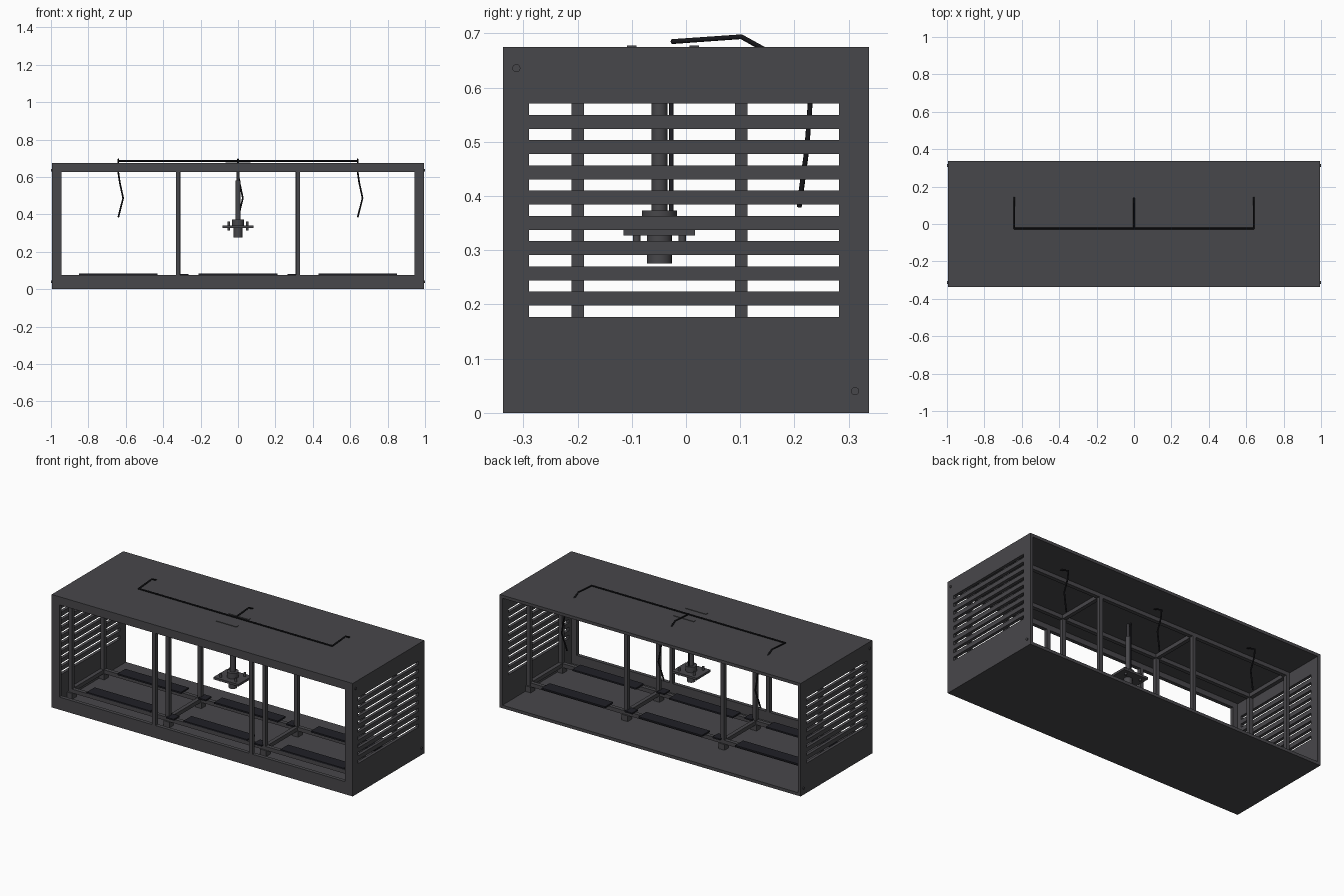
import bpy, bmesh, math
from mathutils import Vector, Matrix

if "Cube" in bpy.data.objects:
    bpy.data.objects.remove(bpy.data.objects["Cube"])


def material(name, color):
    m = bpy.data.materials.new(name)
    m.diffuse_color = (*color, 1)
    m.use_nodes = True
    m.node_tree.nodes["Principled BSDF"].inputs["Base Color"].default_value = m.diffuse_color
    return m


GREY = material("charcoal_metal", (0.064, 0.063, 0.069))
DARK = material("dark_pad", (0.014, 0.014, 0.019))
BLACK = material("black_hose", (0.008, 0.008, 0.010))


def finish(name, bm, mat):
    bmesh.ops.recalc_face_normals(bm, faces=bm.faces)
    me = bpy.data.meshes.new(name)
    bm.to_mesh(me)
    bm.free()
    me.materials.append(mat)
    ob = bpy.data.objects.new(name, me)
    bpy.context.collection.objects.link(ob)
    return ob


def boxes(name, mat, spans):
    """One object from boxes given as (x0, x1, y0, y1, z0, z1)."""
    bm = bmesh.new()
    for x0, x1, y0, y1, z0, z1 in spans:
        m = (Matrix.Translation(((x0 + x1) / 2, (y0 + y1) / 2, (z0 + z1) / 2))
             @ Matrix.Diagonal((x1 - x0, y1 - y0, z1 - z0, 1)))
        bmesh.ops.create_cube(bm, size=1, matrix=m)
    return finish(name, bm, mat)


def cylinder(name, mat, loc, r, depth, axis="z", n=20):
    bm = bmesh.new()
    rot = Matrix.Rotation(math.pi / 2, 4, "Y") if axis == "x" else Matrix()
    bmesh.ops.create_cone(bm, cap_ends=True, segments=n, radius1=r, radius2=r,
                          depth=depth, matrix=Matrix.Translation(loc) @ rot)
    for f in bm.faces:
        f.smooth = len(f.verts) == 4
    for e in bm.edges:
        e.smooth = not any(len(f.verts) > 4 for f in e.link_faces)
    return finish(name, bm, mat)


def pierced_panel(name, us, vs, hole, place, push):
    """Flat panel on grid lines us and vs, leaving out hole cells, then thickened."""
    bm = bmesh.new()
    grid = [[bm.verts.new(place(u, v)) for v in vs] for u in us]
    for i in range(len(us) - 1):
        for j in range(len(vs) - 1):
            if not hole(i, j):
                bm.faces.new((grid[i][j], grid[i + 1][j], grid[i + 1][j + 1], grid[i][j + 1]))
    old = bm.faces[:]
    ext = bmesh.ops.extrude_face_region(bm, geom=old, use_keep_orig=True)
    bmesh.ops.translate(bm, vec=Vector(push),
                        verts=[g for g in ext["geom"] if isinstance(g, bmesh.types.BMVert)])
    return finish(name, bm, GREY)


def tube(name, pts, r):
    cu = bpy.data.curves.new(name, "CURVE")
    cu.dimensions = "3D"
    cu.bevel_depth = r
    cu.bevel_resolution = 2
    cu.use_fill_caps = True
    s = cu.splines.new("POLY")
    s.points.add(len(pts) - 1)
    for p, co in zip(s.points, pts):
        p.co = (*co, 1)
    cu.materials.append(BLACK)
    ob = bpy.data.objects.new(name, cu)
    bpy.context.collection.objects.link(ob)


X, Y, H, T = 0.995, 0.338, 0.675, 0.018

# Outer case
boxes("roof", GREY, [(-X, X, -Y, Y, H - T, H)])
boxes("floor", GREY, [(-X, X, -Y, Y, 0, T)])

# Louvred end walls with corner pins
rows = [T]
for k in range(9):
    rows += [0.177 + 0.0466 * k, 0.198 + 0.0466 * k]
rows.append(H - T)
for s, side in ((1, "right"), (-1, "left")):
    pierced_panel(side + "_louvre_wall", [-Y, -0.29, 0.282, Y], rows,
                  lambda i, j: i == 1 and j % 2 == 1,
                  lambda u, v: (s * X, u, v), (-s * T, 0, 0))
    for n, y, z in (("upper", -0.313, 0.636), ("lower", 0.312, 0.04)):
        cylinder(f"{side}_{n}_pin", GREY, (s * 0.993, y, z), 0.0075, 0.014, "x", 16)

# Front frame with three openings
pierced_panel("front_frame", [-X, -0.945, -0.331, -0.309, 0.309, 0.331, 0.945, X],
              [0.0, 0.075, 0.626, H], lambda i, j: j == 1 and i in (1, 3, 5),
              lambda u, v: (u, -Y, v), (0, 0.022, 0))

# Inner square-tube skeleton
W = 0.0115
posts, rails, feet = [], [], []
for y in (-0.2, 0.102):
    for x in (-0.962, -0.32, 0.32, 0.962):
        posts.append((x - W, x + W, y - W, y + W, 0.05, 0.655))
        feet.append((x - 0.02, x + 0.02, y - 0.02, y + 0.02, T, 0.052))
    for z in (0.05, 0.632):
        rails.append((-0.95, 0.95, y - W, y + W, z, z + 0.023))
for x in (-0.962, -0.32, 0.32, 0.962):
    for z in (0.05, 0.632):
        rails.append((x - W, x + W, -0.19, 0.092, z, z + 0.023))
boxes("inner_posts", GREY, posts)
boxes("inner_rails", GREY, rails)
boxes("post_feet", GREY, feet)

# Dark pads on the lower rails
pads, tabs = [], []
for y in (-0.215, 0.075):
    for x in (-0.64, 0, 0.64):
        pads.append((x - 0.21, x + 0.21, y, y + 0.075, 0.074, 0.083))
for y in (-0.2, 0.102):
    for x in (-0.29, 0.29):
        tabs.append((x - 0.025, x + 0.025, y - 0.028, y + 0.028, 0.074, 0.082))
boxes("long_pads", DARK, pads)
boxes("corner_pads", DARK, tabs)

# Hanging tool head
CY = -0.049
cylinder("tool_shaft", GREY, (0, CY, 0.475), 0.0145, 0.21)
cylinder("upper_rod", GREY, (0, CY, 0.615), 0.007, 0.09)
cylinder("guide_rod", DARK, (0, -0.027, 0.51), 0.004, 0.30, n=10)
cylinder("collar", GREY, (0, CY, 0.356), 0.032, 0.034)
cylinder("lower_motor", GREY, (0, CY, 0.303), 0.023, 0.054)
boxes("tool_plate", GREY, [(-0.082, 0.082, -0.115, 0.017, 0.327, 0.340)])
for x in (-0.05, 0.05):
    for y in (CY - 0.042, CY + 0.042):
        cylinder("plate_bolt", GREY, (x, y, 0.338), 0.007, 0.046, n=12)

# Low roof plates
for y in (-0.1, 0.015):
    boxes("roof_slot_cover", GREY, [(-0.068, 0.066, y - 0.009, y + 0.009, H - 0.004, H + 0.003)])

# Roof pipe with three drop hoses
tube("roof_pipe", [(-0.642, -0.024, 0.685), (0.642, -0.024, 0.685)], 0.0045)
for x, dx, end in ((-0.64, 0.026, 0.405), (0, 0.026, 0.40), (0.64, 0.026, 0.405)):
    tube("drop_hose", [(x, -0.026, 0.685), (x, 0.102, 0.694), (x, 0.14, 0.673),
                       (x, 0.226, 0.625), (x + 0.008, 0.229, 0.57),
                       (x + dx, 0.223, 0.487), (x, 0.209, end - 0.02)], 0.0045)
